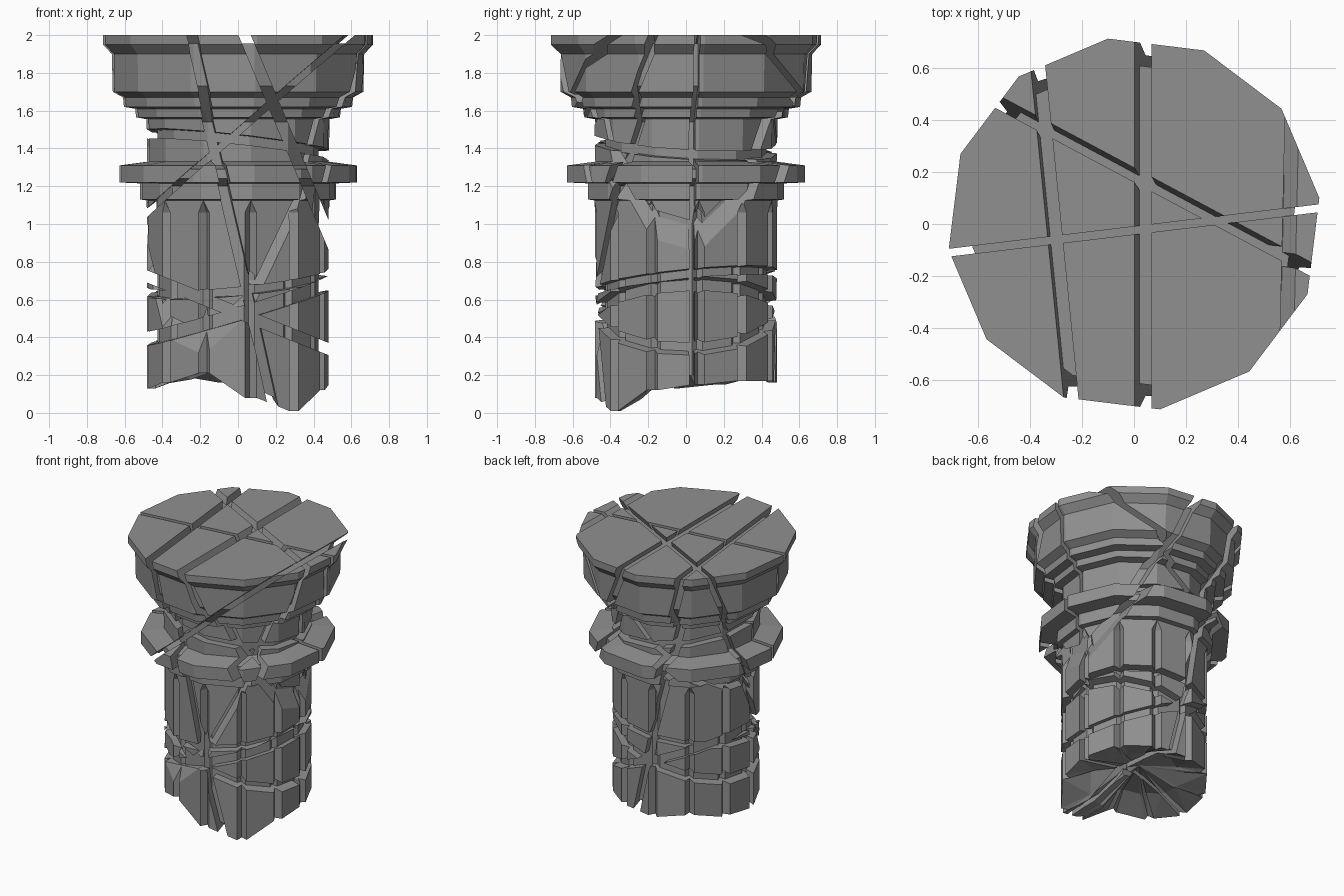
import bpy, bmesh, math
from mathutils import Vector

cube = bpy.data.objects.get("Cube")
if cube:
    bpy.data.objects.remove(cube)

stone = bpy.data.materials.new("grey stone")
stone.use_nodes = True
GREY = (0.28, 0.28, 0.28, 1)
stone.diffuse_color = GREY
stone.node_tree.nodes["Principled BSDF"].inputs["Base Color"].default_value = GREY

SIDES, TURN = 12, math.radians(8)
# Height of the broken foot at each corner, counter-clockwise from +x
FOOT = [.15, .17, .17, .16, .19, .15, .13, .16, .21, .08, .01, .12]


def add_object(name, bm):
    bmesh.ops.recalc_face_normals(bm, faces=bm.faces)
    mesh = bpy.data.meshes.new(name)
    bm.to_mesh(mesh)
    bm.free()
    mesh.materials.append(stone)
    obj = bpy.data.objects.new(name, mesh)
    bpy.context.collection.objects.link(obj)


def ring_points(radius, flute):
    """Twelve-sided section with a V notch of the given depth at each corner."""
    points = []
    half = math.pi / SIDES
    for k in range(SIDES):
        corner = TURN + 2 * half * k
        for swing in (-.065, 0, .065):
            r = radius * math.cos(half) / math.cos(half - abs(swing))
            if swing == 0:
                r = radius - flute
            points.append((r * math.cos(corner + swing), r * math.sin(corner + swing), k))
    return points


def turned_column(profile, lift):
    """Turned and fluted solid with a ragged hollow foot; profile is (radius, z, flute)."""
    bm = bmesh.new()
    rings = []
    for r, z, flute in profile:
        rings.append([bm.verts.new((x, y, z if z > 0 else FOOT[k] + lift))
                      for x, y, k in ring_points(r, flute)])
    # Ragged inner ring of the foot
    inner = []
    for v in rings[-1]:
        bump = .06 + .04 * math.sin(7 * v.co.x + 4 * v.co.y)
        inner.append(bm.verts.new((v.co.x * .6, v.co.y * .6, v.co.z + bump)))
    rings.append(inner)
    for a, b in zip(rings, rings[1:]):
        for i in range(len(a)):
            j = (i + 1) % len(a)
            bm.faces.new((a[i], a[j], b[j], b[i]))
    bm.faces.new(rings[0])
    tip = bm.verts.new((0, .05, .27 + lift))
    for i in range(len(inner)):
        bm.faces.new((inner[i], inner[(i + 1) % len(inner)], tip))
    bmesh.ops.triangulate(bm, faces=bm.faces[:])
    return bm


def keep_side(piece, point, normal):
    """Copy of a piece with everything beyond the plane cut off and capped."""
    half = piece.copy()
    cut = bmesh.ops.bisect_plane(
        half, geom=half.verts[:] + half.edges[:] + half.faces[:], dist=1e-5,
        plane_co=point, plane_no=normal, clear_outer=True)["geom_cut"]
    rim = [e for e in cut if isinstance(e, bmesh.types.BMEdge) and e.is_boundary]
    if rim:
        bmesh.ops.triangle_fill(half, edges=rim, normal=normal, use_beauty=True)
    return half


def split(pieces, point, normal, width):
    """Part every piece along a plane, leaving a gap of the given width."""
    point, normal = Vector(point), Vector(normal).normalized()
    result = []
    for piece in pieces:
        for side in (normal, -normal):
            half = keep_side(piece, point - side * width / 2, side)
            if half.faces:
                result.append(half)
            else:
                half.free()
        piece.free()
    return result


# Outer stone: rim, bell, stepped mouldings, neck, collar, fluted shaft
pieces = [turned_column([
    (.722, 2, 0), (.722, 1.95, 0), (.675, 1.9, 0), (.67, 1.7, 0),
    (.615, 1.67, 0), (.61, 1.62, 0), (.55, 1.61, 0), (.545, 1.565, 0),
    (.49, 1.555, 0), (.485, 1.33, 0), (.635, 1.31, 0), (.635, 1.22, 0),
    (.525, 1.215, 0), (.525, 1.13, 0), (.49, 1.125, 0), (.49, 1.06, .05),
    (.49, 0, .05)], 0)]

# Cracks: a point on the plane, its normal, width
cracks = [
    ((0, -.025, 1), (-.12, 1, 0), .03),
    ((.035, 0, 2), (1, 0, .42), .06),
    ((-.31, 0, 2), (1, .1, .23), .055),
    ((0, .19, 2), (.47, .88, -.4), .045),
    ((.6, 0, 2), (-.87, .02, 1), .035),
    ((0, 0, 1.42), (.11, .06, 1), .05),
    ((0, 0, .53), (.4, 0, 1), .06),
    ((0, 0, .54), (-.3, -.04, 1), .07),
    ((0, 0, .69), (-.1, -.1, 1), .045),
]
for crack in cracks:
    pieces = split(pieces, *crack)
for number, piece in enumerate(pieces):
    add_object(f"column_piece_{number + 1}", piece)

# Inner stone, which shows as the floor of the cracks
add_object("inner_core", turned_column([
    (.63, 1.955, 0), (.62, 1.73, 0), (.55, 1.66, 0), (.43, 1.54, 0),
    (.43, 1.31, 0), (.54, 1.29, 0), (.54, 1.24, 0), (.44, 1.2, 0),
    (.435, 1.0, .03), (.435, 0, .03)], .05))
